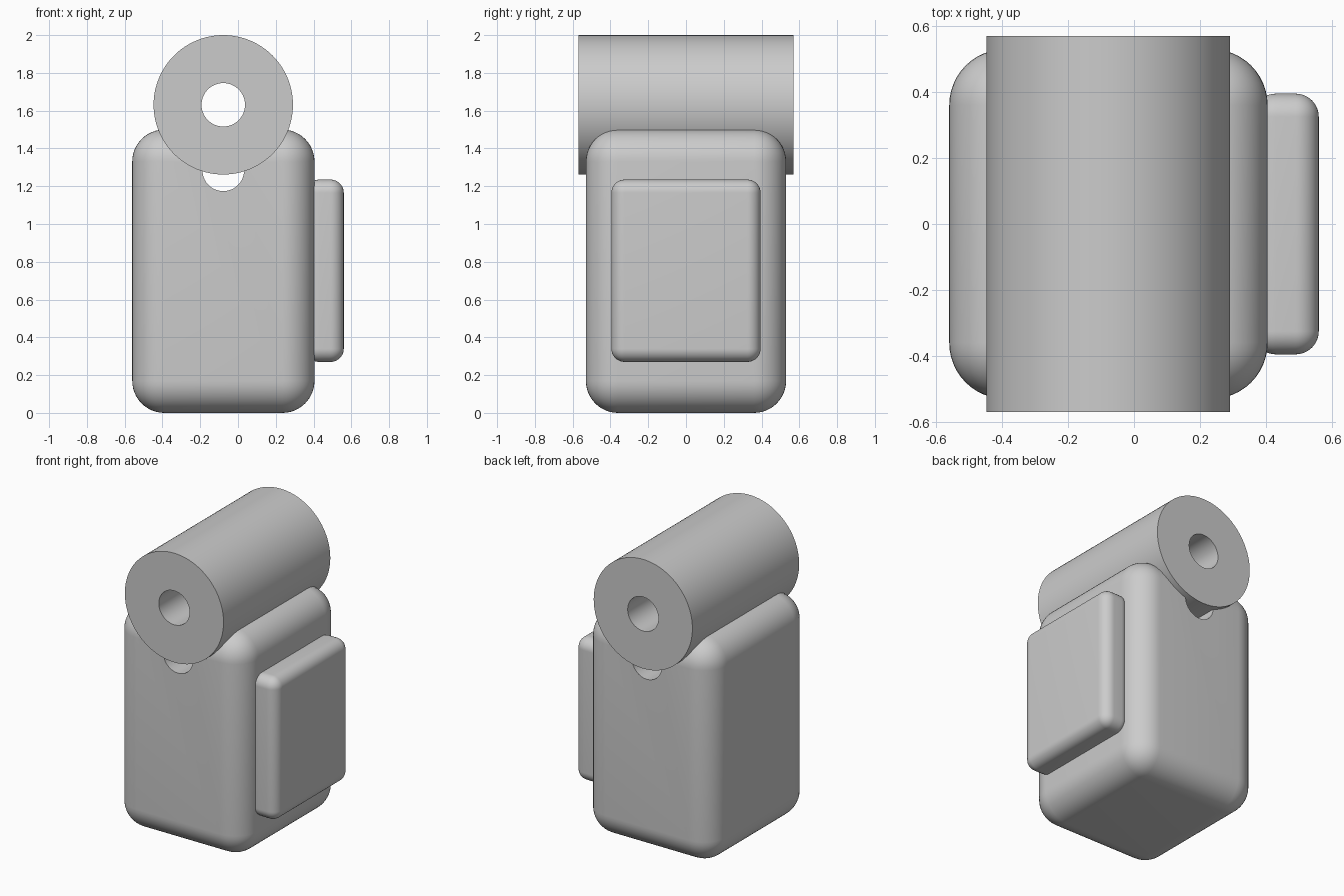
import bpy
import math

if "Cube" in bpy.data.objects:
    bpy.data.objects.remove(bpy.data.objects["Cube"], do_unlink=True)

grey = bpy.data.materials.new("plain grey")
grey.use_nodes = True
GREY = (0.6, 0.6, 0.6, 1)
grey.diffuse_color = GREY
grey.node_tree.nodes["Principled BSDF"].inputs["Base Color"].default_value = GREY

AXIS_X = -0.078  # shared x of the barrel and the channel under it


def activate(obj):
    bpy.ops.object.select_all(action="DESELECT")
    obj.select_set(True)
    bpy.context.view_layer.objects.active = obj


def rounded_box(name, low, high, radius):
    centre = [(a + b) / 2 for a, b in zip(low, high)]
    bpy.ops.mesh.primitive_cube_add(size=1, location=centre)
    obj = bpy.context.object
    obj.name = name
    obj.scale = [b - a for a, b in zip(low, high)]
    bpy.ops.object.transform_apply(location=False, rotation=False, scale=True)
    bevel = obj.modifiers.new("rounding", "BEVEL")
    bevel.width = radius
    bevel.segments = 12
    bpy.ops.object.modifier_apply(modifier=bevel.name)
    obj.data.materials.append(grey)
    return obj


def rod(name, z, radius, length):
    bpy.ops.mesh.primitive_cylinder_add(
        vertices=96, radius=radius, depth=length,
        location=(AXIS_X, 0, z), rotation=(math.pi / 2, 0, 0))
    obj = bpy.context.object
    obj.name = name
    obj.data.materials.append(grey)
    return obj


def bore(obj, z, radius):
    cutter = rod("bore_cutter", z, radius, 2)
    cutter.hide_render = True
    cut = obj.modifiers.new("bore", "BOOLEAN")
    cut.operation = "DIFFERENCE"
    cut.solver = "EXACT"
    cut.object = cutter
    activate(obj)
    bpy.ops.object.modifier_apply(modifier=cut.name)
    bpy.data.objects.remove(cutter, do_unlink=True)


# Main body with a channel running front to back below the barrel
body = rounded_box("body", (-0.56, -0.53, 0), (0.405, 0.53, 1.5), 0.17)
bore(body, 1.284, 0.11)

# Side pack sunk slightly into the body
pack = rounded_box("side_pack", (0.36, -0.395, 0.27), (0.56, 0.395, 1.235), 0.07)

# Hollow barrel across the top
barrel = rod("barrel", 1.631, 0.369, 1.14)
bore(barrel, 1.631, 0.115)

for part in (body, pack, barrel):
    activate(part)
    bpy.ops.object.shade_smooth_by_angle(angle=math.radians(35))
